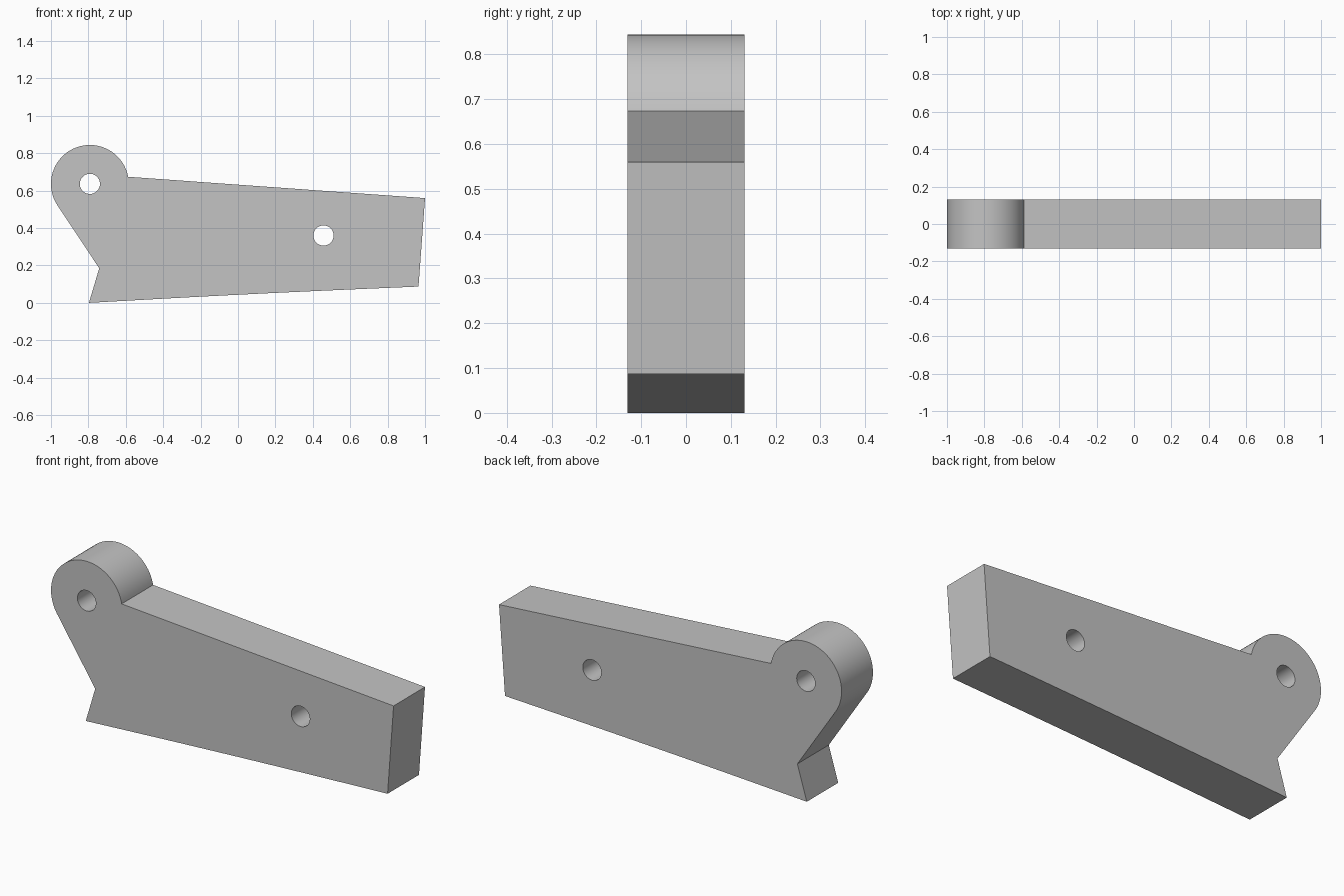
import bpy, bmesh
from math import cos, sin, radians, pi
from mathutils import Matrix

if "Cube" in bpy.data.objects:
    bpy.data.objects.remove(bpy.data.objects["Cube"], do_unlink=True)

HALF_DEPTH = 0.131
PIVOT = (-0.792, 0.636)
EYE_RADIUS = 0.208
HOLE_RADIUS = 0.054


def arc(centre, radius, start, end, steps):
    """Points along an arc, angles in degrees."""
    angles = [radians(start + (end - start) * i / steps) for i in range(steps + 1)]
    return [(centre[0] + radius * cos(a), centre[1] + radius * sin(a)) for a in angles]


def bowed(a, b, sag, steps):
    """Points from a to b with a slight upward bow."""
    pts = []
    for i in range(steps + 1):
        t = i / steps
        pts.append((a[0] + (b[0] - a[0]) * t,
                    a[1] + (b[1] - a[1]) * t + sag * sin(pi * t)))
    return pts


def add_loop(curve, points):
    spline = curve.splines.new("POLY")
    spline.points.add(len(points) - 1)
    for p, (x, z) in zip(spline.points, points):
        p.co = (x, z, 0, 1)
    spline.use_cyclic_u = True


# Plate outline: rounded eye, slanted neck, notch, bowed underside, end face
outline = arc(PIVOT, EYE_RADIUS, 10.5, 213.6, 48)
outline.append((-0.742, 0.185))
outline += bowed((-0.797, 0.0), (0.965, 0.087), 0.004, 12)
outline.append((1.0, 0.56))

curve = bpy.data.curves.new("plate_profile", "CURVE")
curve.dimensions = "2D"
curve.fill_mode = "BOTH"
curve.extrude = HALF_DEPTH
add_loop(curve, outline)

# Two through holes
for centre in (PIVOT, (0.457, 0.36)):
    add_loop(curve, arc(centre, HOLE_RADIUS, 0, 360, 40)[:-1])

# Turn the filled profile into an upright solid
profile = bpy.data.objects.new("plate_profile", curve)
bpy.context.collection.objects.link(profile)
deps = bpy.context.evaluated_depsgraph_get()
mesh = bpy.data.meshes.new_from_object(profile.evaluated_get(deps))
bpy.data.objects.remove(profile, do_unlink=True)

bm = bmesh.new()
bm.from_mesh(mesh)
bmesh.ops.remove_doubles(bm, verts=bm.verts, dist=0.0001)
bmesh.ops.transform(bm, matrix=Matrix.Rotation(pi / 2, 4, "X"), verts=bm.verts)
bmesh.ops.recalc_face_normals(bm, faces=bm.faces)
bm.to_mesh(mesh)
bm.free()

# Single grey finish
grey = bpy.data.materials.new("plain_grey")
grey.use_nodes = True
colour = (0.55, 0.55, 0.55, 1)
grey.diffuse_color = colour
grey.node_tree.nodes["Principled BSDF"].inputs["Base Color"].default_value = colour
mesh.materials.clear()
mesh.materials.append(grey)

plate = bpy.data.objects.new("lever_plate", mesh)
bpy.context.collection.objects.link(plate)
bpy.ops.object.select_all(action="DESELECT")
plate.select_set(True)
bpy.context.view_layer.objects.active = plate
bpy.ops.object.shade_smooth_by_angle(angle=radians(30))
